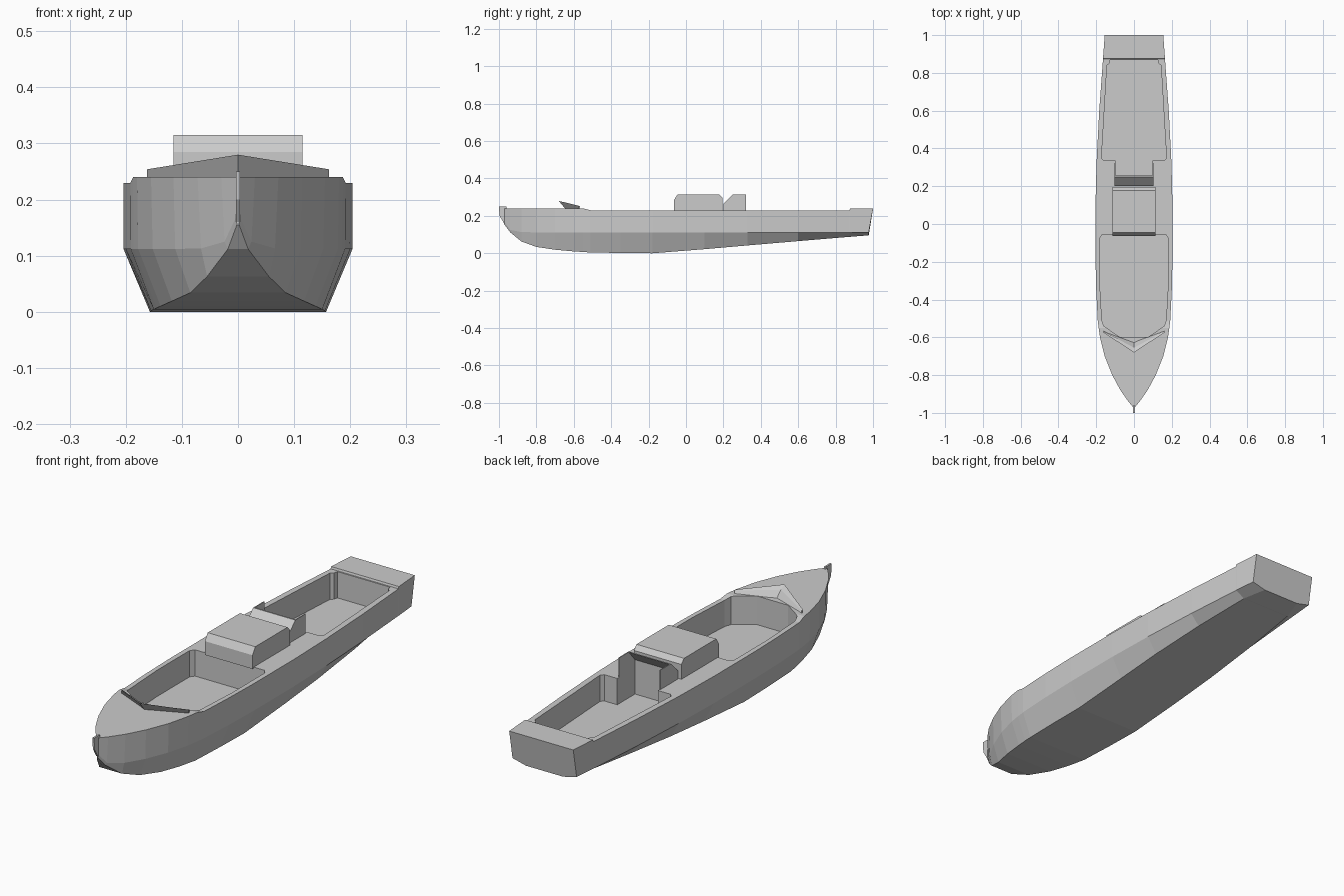
import bpy, bmesh
from mathutils import Vector


def make_object(name, verts, faces):
    mesh = bpy.data.meshes.new(name)
    bm = bmesh.new()
    vs = [bm.verts.new(v) for v in verts]
    for f in faces:
        bm.faces.new([vs[i] for i in f])
    bmesh.ops.recalc_face_normals(bm, faces=bm.faces)
    bm.to_mesh(mesh)
    bm.free()
    ob = bpy.data.objects.new(name, mesh)
    bpy.context.collection.objects.link(ob)
    return ob


def loft(name, rings):
    n = len(rings[0])
    verts = [p for r in rings for p in r]
    faces = [list(range(n)), list(range(len(verts) - n, len(verts)))]
    for k in range(len(rings) - 1):
        for i in range(n):
            j = (i + 1) % n
            faces.append([k * n + i, k * n + j, (k + 1) * n + j, (k + 1) * n + i])
    return make_object(name, verts, faces)


def side_prism(name, profile, x0, x1):
    return loft(name, [[(x, y, z) for y, z in profile] for x in (x0, x1)])


def well_cutter(name, half, z0):
    outline = half + [(-x, y) for x, y in reversed(half)]
    return loft(name, [[(x, y, z) for x, y in outline] for z in (z0, 0.4)])


def cut(target, cutter):
    cutter.hide_render = True
    m = target.modifiers.new("well", 'BOOLEAN')
    m.operation, m.solver, m.object = 'DIFFERENCE', 'EXACT', cutter
    bpy.context.view_layer.objects.active = target
    bpy.ops.object.modifier_apply(modifier=m.name)
    bpy.data.objects.remove(cutter)


# Hull stations: y, deck half width, deck z, chine half width, chine z, bottom half width, bottom z
stations = [
    (-0.972, 0.003, 0.24, 0.003, 0.17, 0.002, 0.155),
    (-0.94, 0.030, 0.24, 0.024, 0.125, 0.018, 0.112),
    (-0.88, 0.072, 0.24, 0.066, 0.113, 0.055, 0.063),
    (-0.80, 0.115, 0.24, 0.112, 0.112, 0.085, 0.034),
    (-0.70, 0.155, 0.24, 0.152, 0.112, 0.118, 0.019),
    (-0.60, 0.180, 0.24, 0.178, 0.112, 0.138, 0.010),
    (-0.55, 0.187, 0.24, 0.186, 0.112, 0.145, 0.007),
    (-0.51, 0.192, 0.23, 0.191, 0.112, 0.150, 0.004),
    (-0.35, 0.200, 0.23, 0.200, 0.112, 0.155, 0.002),
    (-0.18, 0.204, 0.23, 0.204, 0.112, 0.157, 0.000),
    (0.10, 0.204, 0.23, 0.204, 0.112, 0.157, 0.022),
    (0.33, 0.198, 0.23, 0.198, 0.112, 0.155, 0.042),
    (0.60, 0.184, 0.23, 0.184, 0.112, 0.143, 0.065),
    (0.874, 0.164, 0.23, 0.164, 0.112, 0.120, 0.088),
    (0.877, 0.164, 0.239, 0.164, 0.112, 0.120, 0.088),
    (1.00, 0.155, 0.239, 0.155, 0.112, 0.090, 0.096),
]
rings = []
for y, w, t, c, cz, b, bz in stations:
    yl = 0.977 if y == 1.0 else y          # raked transom
    half = [(w, y, t), (c, yl, cz), (b, yl, bz)]
    rings.append(half + [(-x, v, z) for x, v, z in reversed(half)])
hull = loft("hull", rings)

# Open wells fore and aft
cut(hull, well_cutter("fore_well", [
    (0.075, -0.598), (0.16, -0.54), (0.170, -0.51), (0.182, -0.30),
    (0.182, -0.075), (0.168, -0.056)], 0.115))
cut(hull, well_cutter("aft_well", [
    (0.098, 0.212), (0.098, 0.335), (0.160, 0.335), (0.172, 0.348),
    (0.143, 0.84), (0.131, 0.85), (0.127, 0.868)], 0.115))

# Stem post
side_prism("stem_post", [(-1.0, 0.25), (-0.96, 0.25), (-0.96, 0.16),
                         (-0.973, 0.16), (-0.997, 0.20)], -0.004, 0.004)

# Engine cover
side_prism("engine_cover", [(-0.064, 0.225), (-0.064, 0.285), (-0.045, 0.315),
                            (0.178, 0.315), (0.196, 0.295), (0.196, 0.225)],
           -0.115, 0.115)

# Windscreen with its side wings
side_prism("windscreen", [(0.200, 0.228), (0.200, 0.265), (0.250, 0.315),
                          (0.256, 0.315), (0.212, 0.265), (0.212, 0.228)],
           -0.1, 0.1)
for s, side in ((1, "right"), (-1, "left")):
    side_prism(side + "_wing", [(0.200, 0.225), (0.200, 0.265), (0.250, 0.315),
                                (0.322, 0.315), (0.322, 0.225)],
               s * 0.098, s * 0.102)

# V-shaped breakwater on the foredeck
mid = [(-0.68, 0.28), (-0.645, 0.237), (-0.625, 0.237), (-0.655, 0.266)]
tip = [(-0.575, 0.254), (-0.573, 0.237), (-0.566, 0.237), (-0.568, 0.252)]
loft("breakwater", [[(x, y, z) for y, z in pts]
                    for x, pts in ((-0.162, tip), (0, mid), (0.162, tip))])
